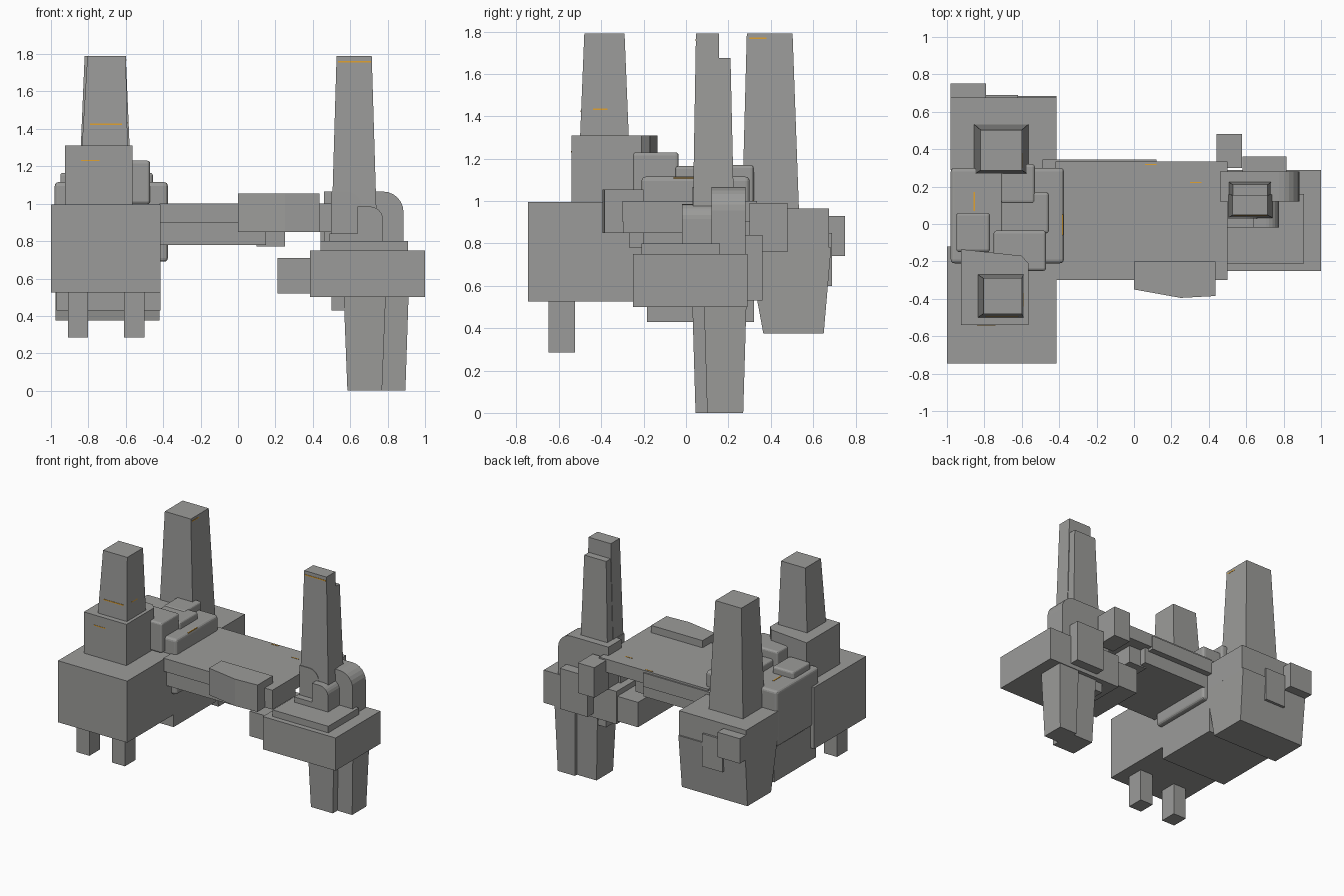
import bpy, bmesh, math

def material(name, rgb):
    m = bpy.data.materials.new(name)
    m.diffuse_color = (*rgb, 1)
    return m

GREY = material("concrete grey", (0.33, 0.33, 0.32))
ORANGE = material("marking orange", (0.75, 0.36, 0.03))

def finish(bm, name, mat):
    bmesh.ops.recalc_face_normals(bm, faces=bm.faces)
    me = bpy.data.meshes.new(name)
    bm.to_mesh(me)
    bm.free()
    me.materials.append(mat)
    ob = bpy.data.objects.new(name, me)
    bpy.context.collection.objects.link(ob)
    return ob

def taper(name, z0, low, z1, high, mat=GREY):
    """Frustum between two rectangles, each given as (x0, x1, y0, y1)."""
    bm = bmesh.new()
    rings = []
    for z, (a, b, c, d) in ((z0, low), (z1, high)):
        rings.append([bm.verts.new((x, y, z)) for x, y in ((a, c), (b, c), (b, d), (a, d))])
    lo, hi = rings
    bm.faces.new(lo)
    bm.faces.new(hi)
    for i in range(4):
        j = (i + 1) % 4
        bm.faces.new((lo[i], lo[j], hi[j], hi[i]))
    return finish(bm, name, mat)

def box(name, x0, x1, y0, y1, z0, z1, mat=GREY):
    return taper(name, z0, (x0, x1, y0, y1), z1, (x0, x1, y0, y1), mat)

def prism(name, pts, lo, hi, axis="z"):
    """Extrude an outline along z, or an (x, z) outline along y."""
    bm = bmesh.new()
    put = (lambda p, h: (p[0], p[1], h)) if axis == "z" else (lambda p, h: (p[0], h, p[1]))
    a = [bm.verts.new(put(p, lo)) for p in pts]
    b = [bm.verts.new(put(p, hi)) for p in pts]
    bm.faces.new(a)
    bm.faces.new(b)
    for i in range(len(pts)):
        j = (i + 1) % len(pts)
        bm.faces.new((a[i], a[j], b[j], b[i]))
    return finish(bm, name, GREY)

def arch(name, x0, x1, y0, y1, z0, z1, r):
    """Block whose upper right edge is rounded, seen from the front."""
    arc = [(x1 - r + r * math.cos(t * math.pi / 12), z1 - r + r * math.sin(t * math.pi / 12))
           for t in range(7)]
    return prism(name, [(x0, z0), (x1, z0)] + arc + [(x0, z1)], y0, y1, "y")

def soften(ob, width):
    m = ob.modifiers.new("soft edges", "BEVEL")
    m.width, m.segments = width, 3

# Front left block with its tower and two feet
box("front_left_block", -1, -0.415, -0.745, -0.12, 0.525, 0.995)
prism("front_left_tower_base", [(-0.925, -0.54), (-0.565, -0.54), (-0.565, -0.21),
      (-0.6, -0.17), (-0.925, -0.135)], 0.99, 1.31)
taper("front_left_tower", 1.3, (-0.835, -0.59, -0.5, -0.27), 1.79, (-0.805, -0.6, -0.48, -0.29))
for x in (-0.855, -0.555):
    box("front_left_foot", x - 0.054, x + 0.054, -0.65, -0.525, 0.285, 0.53)

# Rounded middle body on the left, with loose blocks on its roof
soften(box("middle_body", -0.98, -0.375, -0.21, 0.3, 0.69, 1.115), 0.02)
box("middle_underside", -0.97, -0.415, -0.185, 0.32, 0.43, 0.8)
for i, b in enumerate(((-0.75, -0.47, -0.25, -0.035, 1.0, 1.23),
                       (-0.71, -0.455, -0.05, 0.17, 1.0, 1.165),
                       (-0.71, -0.53, 0.11, 0.32, 0.95, 1.17),
                       (-0.95, -0.77, -0.15, 0.06, 1.0, 1.165))):
    soften(box("roof_block_%d" % i, *b), 0.015)

# Back left block, tapered below, with its tower
box("back_left_block", -0.98, -0.415, 0.29, 0.675, 0.77, 0.965)
taper("back_left_lower", 0.375, (-0.975, -0.42, 0.365, 0.65), 0.78, (-0.98, -0.415, 0.29, 0.685))
box("back_left_box", -0.98, -0.79, 0.6, 0.75, 0.74, 0.93)
box("back_left_panel", -0.79, -0.62, 0.6, 0.69, 0.6, 0.85)
taper("back_left_tower", 0.96, (-0.855, -0.565, 0.265, 0.533), 1.79, (-0.82, -0.6, 0.287, 0.503))

# Bridge between the two sides
box("bridge_deck", -0.42, 0.5, -0.3, 0.335, 0.9, 1.0)
box("bridge_back_lip", -0.49, 0.12, 0.3, 0.345, 0.88, 0.985)
box("bridge_underside", -0.42, 0.15, -0.27, 0.3, 0.78, 0.91)
box("bridge_end_block", 0.1, 0.25, -0.2, 0.25, 0.77, 0.91)
prism("bridge_front_box", [(0, -0.2), (0, -0.35), (0.25, -0.395), (0.435, -0.385),
      (0.435, -0.2)], 0.85, 1.055)
box("bridge_connector", 0.43, 0.5, -0.295, -0.02, 0.85, 1.0)
box("bridge_back_box", 0.44, 0.578, 0.3, 0.48, 0.76, 0.99)

# Right platform
box("right_platform", 0.385, 1, -0.25, 0.29, 0.5, 0.75)
box("right_platform_step", 0.21, 0.39, -0.16, 0.28, 0.52, 0.71)
box("right_platform_plate", 0.44, 0.91, -0.21, 0.16, 0.74, 0.8)
box("right_platform_back_box", 0.58, 0.815, 0.28, 0.36, 0.53, 0.84)
box("right_platform_under_box", 0.5, 0.6, 0.04, 0.25, 0.43, 0.51)

# Rounded pieces around the right tower
arch("right_back_arch", 0.46, 0.885, 0.12, 0.28, 0.74, 1.065, 0.11)
arch("right_front_arch", 0.5, 0.66, 0.03, 0.13, 0.79, 1.065, 0.08)
arch("right_small_arch", 0.64, 0.775, -0.02, 0.13, 0.79, 0.985, 0.07)
box("right_tower_collar", 0.49, 0.66, -0.02, 0.1, 0.79, 0.84)

# Right tower in two heights
taper("right_tower_front", 0.8, (0.498, 0.745, 0.03, 0.16), 1.79, (0.527, 0.715, 0.047, 0.155))
taper("right_tower_back", 0.8, (0.5, 0.742, 0.14, 0.23), 1.675, (0.528, 0.713, 0.14, 0.21))

# Two legs under the right platform
taper("right_leg_inner", 0, (0.585, 0.77, 0.045, 0.245), 0.51, (0.565, 0.79, 0.03, 0.262))
taper("right_leg_outer", 0, (0.75, 0.895, 0.1, 0.27), 0.51, (0.74, 0.912, 0.085, 0.285))

# Thin orange marking strips
for b in ((-0.79, -0.62, -0.498, -0.49, 1.42, 1.428),
          (-0.84, -0.74, -0.542, -0.535, 1.228, 1.235),
          (0.535, 0.71, 0.044, 0.05, 1.756, 1.764),
          (-0.604, -0.597, 0.3, 0.38, 1.765, 1.772),
          (-0.601, -0.592, -0.44, -0.37, 1.43, 1.437),
          (-0.858, -0.85, 0.07, 0.17, 1.113, 1.118),
          (-0.385, -0.379, -0.06, 0.05, 1.105, 1.112),
          (0.06, 0.12, 0.315, 0.322, 0.997, 1.002),
          (0.3, 0.36, 0.218, 0.225, 0.997, 1.002)):
    box("marking_strip", *b, mat=ORANGE)
